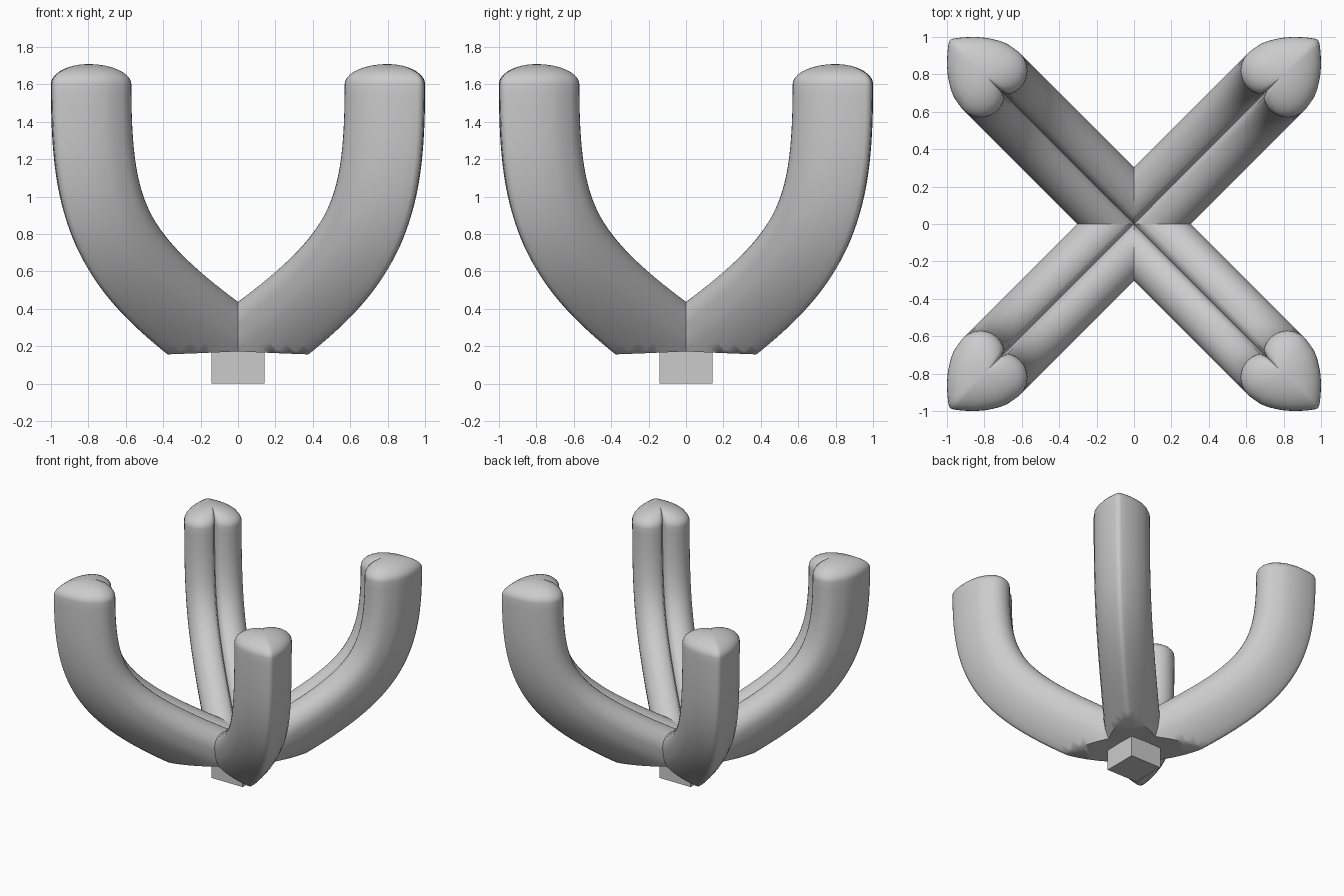
import bpy, bmesh, math
from mathutils import Vector, Matrix

if "Cube" in bpy.data.objects:
    bpy.data.objects.remove(bpy.data.objects["Cube"])

# Heart cross-section: (outward, sideways), lobes inward, point outward
half = [(-0.168, 0.0)]
for i in range(13):
    a = math.radians(214 - i * 11)
    half.append((-0.095 + 0.13 * math.cos(a), 0.085 + 0.13 * math.sin(a)))
half += [(-0.01, 0.202), (0.035, 0.182), (0.09, 0.147), (0.14, 0.105),
         (0.185, 0.056), (0.212, 0.021), (0.222, 0.0)]
heart = half + [(s, -v) for s, v in reversed(half[1:-1])]

# Arm path: (radius, height) bezier, rising until vertical
F = 0.86
P0, P3 = Vector((0, 0.126)), Vector((1.17, 1.6))
P1 = P0 + Vector((1.17, 0.585)) * F
P2 = P3 - Vector((0, 0.89)) * F


def path(t):
    k = 1 - t
    p = P0 * k**3 + P1 * 3 * k * k * t + P2 * 3 * k * t * t + P3 * t**3
    d = (P1 - P0) * k * k + (P2 - P1) * 2 * k * t + (P3 - P2) * t * t
    return p, d.normalized()


def ring(bm, p, d, scale=1.0, mid=-0.04):
    out = []
    for s, v in heart:
        s = mid + (s - mid) * scale
        out.append(bm.verts.new((p.x + s * d.y, v * scale, p.y - s * d.x)))
    return out


def cut(bm, co, no, fill=False):
    geom = bm.verts[:] + bm.edges[:] + bm.faces[:]
    r = bmesh.ops.bisect_plane(bm, geom=geom, dist=1e-5, plane_co=co,
                               plane_no=no, clear_outer=True)
    if fill:
        edges = [e for e in r['geom_cut'] if isinstance(e, bmesh.types.BMEdge)]
        bmesh.ops.triangle_fill(bm, edges=edges, use_beauty=True)


def build_arm(name, angle):
    bm = bmesh.new()
    p, d = path(0)
    rings = [ring(bm, p - d * 0.6, d)]
    for i in range(41):
        rings.append(ring(bm, *path(i / 40)))
    # domed tip
    for i in range(1, 10):
        a = math.radians(i * 9.6)
        rings.append(ring(bm, P3 + Vector((0, 0.108 * math.sin(a))),
                          Vector((0, 1)), math.cos(a)))
    n = len(heart)
    for a, b in zip(rings, rings[1:]):
        for j in range(n):
            k = (j + 1) % n
            bm.faces.new((a[j], a[k], b[k], b[j]))
    # last small ring closed with a fan
    top = bm.verts.new((P3.x - 0.04, 0, 1.708))
    for j in range(n):
        bm.faces.new((rings[-1][j], rings[-1][(j + 1) % n], top))
    # flat underside, then mitre against the neighbouring arms
    cut(bm, (0, 0, 0.18), (-0.045, 0, -1), True)
    cut(bm, (0, 0, 0), (-1, 1, 0))
    cut(bm, (0, 0, 0), (-1, -1, 0))
    bmesh.ops.recalc_face_normals(bm, faces=bm.faces[:])
    if top.normal.z < 0:
        bmesh.ops.reverse_faces(bm, faces=bm.faces[:])
    bm.transform(Matrix.Rotation(angle, 4, 'Z'))
    me = bpy.data.meshes.new(name)
    bm.to_mesh(me)
    bm.free()
    ob = bpy.data.objects.new(name, me)
    bpy.context.collection.objects.link(ob)
    bpy.ops.object.select_all(action='DESELECT')
    ob.select_set(True)
    bpy.context.view_layer.objects.active = ob
    bpy.ops.object.shade_smooth_by_angle(angle=math.radians(52))


# Four arms on the diagonals
for i, side in enumerate(("back_right", "back_left", "front_left", "front_right")):
    build_arm("arm_" + side, math.radians(45 + 90 * i))

# Square peg under the centre
bpy.ops.mesh.primitive_cube_add(size=1, location=(0, 0, 0.115))
peg = bpy.context.object
peg.name = "base_peg"
peg.scale = (0.285, 0.285, 0.23)
